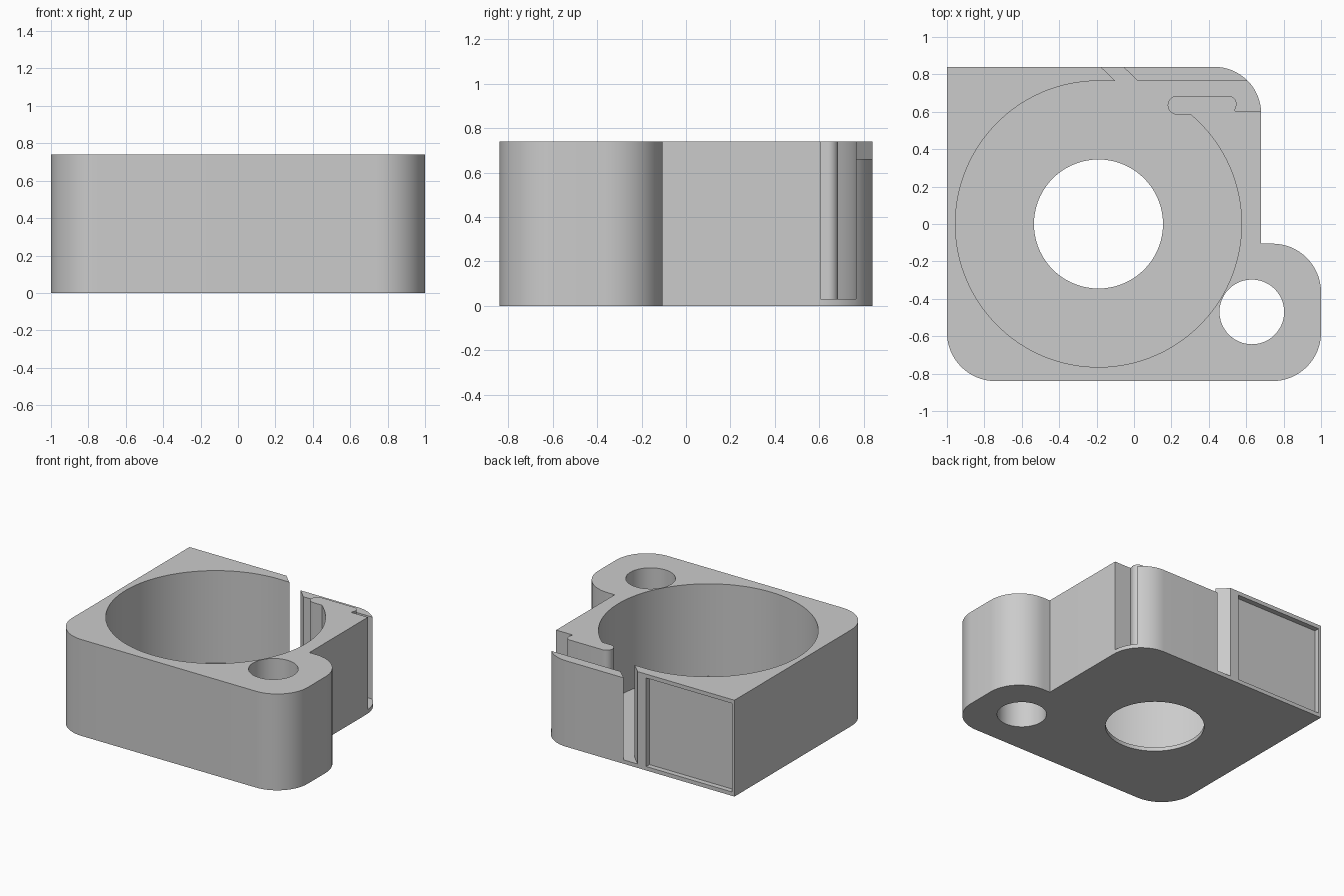
import bpy, bmesh
from math import cos, sin, radians

default = bpy.data.objects.get("Cube")
if default:
    bpy.data.objects.remove(default, do_unlink=True)

HEIGHT, FLOOR, FLAP_TOP = 0.74, 0.03, 0.66
CENTRE, RADIUS = (-0.19, 0.0), 0.765

grey = bpy.data.materials.new("plain_grey")
grey.use_nodes = True
colour = (0.6, 0.6, 0.6, 1)
grey.diffuse_color = colour
grey.node_tree.nodes["Principled BSDF"].inputs["Base Color"].default_value = colour


def arc(cx, cy, r, start, end, steps=16):
    """Points along an arc, angles in degrees."""
    angles = [radians(start + (end - start) * i / steps) for i in range(steps + 1)]
    return [(cx + r * cos(a), cy + r * sin(a)) for a in angles]


def circle(cx, cy, r, steps):
    return arc(cx, cy, r, 0, 360, steps)[:-1]


def prism(name, outline, z0, z1):
    """Extrude a flat outline from z0 to z1."""
    bm = bmesh.new()
    base = bm.faces.new([bm.verts.new((x, y, z0)) for x, y in outline])
    top = bmesh.ops.extrude_face_region(bm, geom=[base])["geom"]
    verts = [v for v in top if isinstance(v, bmesh.types.BMVert)]
    bmesh.ops.translate(bm, verts=verts, vec=(0, 0, z1 - z0))
    bmesh.ops.recalc_face_normals(bm, faces=bm.faces)
    mesh = bpy.data.meshes.new(name)
    bm.to_mesh(mesh)
    bm.free()
    mesh.materials.append(grey)
    obj = bpy.data.objects.new(name, mesh)
    bpy.context.collection.objects.link(obj)
    return obj


def cut(target, cutter):
    """Subtract a cutter and remove it."""
    mod = target.modifiers.new("cut", 'BOOLEAN')
    mod.operation, mod.solver, mod.object = 'DIFFERENCE', 'EXACT', cutter
    bpy.context.view_layer.objects.active = target
    bpy.ops.object.modifier_apply(modifier=mod.name)
    bpy.data.objects.remove(cutter, do_unlink=True)


# Housing block with rounded corners and a side lobe
outline = [(-1, 0.84)]
outline += arc(-0.74, -0.58, 0.26, 180, 270)
outline += arc(0.74, -0.58, 0.26, 270, 360)
outline += arc(0.74, -0.365, 0.26, 0, 90)
outline += [(0.68, -0.105)]
outline += arc(0.43, 0.59, 0.25, 0, 90)
housing = prism("housing", outline, 0, HEIGHT)

# Round pocket with a diagonal slit and an exit channel around a hooked tongue
pocket = arc(*CENTRE, RADIUS, 49.8, -270, 110)
pocket += [(-0.10, 0.765), (-0.26, 0.92), (-0.14, 0.92), (0.02, 0.765)]
pocket += [(0.9, 0.765), (0.9, 0.605), (0.54, 0.605)]
pocket += arc(0.505, 0.642, 0.043, -30, 90, 12)
pocket += arc(0.23, 0.635, 0.05, 90, 270, 16)
cut(housing, prism("pocket_cutter", pocket, FLOOR, 1))

# Lowered top of the thin rear flap
flap = [(-0.18, 0.92), (-0.02, 0.755), (0.9, 0.755), (0.9, 0.92)]
cut(housing, prism("flap_cutter", flap, FLAP_TOP, 1))

# Floor opening and lobe bore
cut(housing, prism("floor_hole_cutter", circle(*CENTRE, 0.345, 72), -0.1, 0.2))
cut(housing, prism("lobe_hole_cutter", circle(0.63, -0.47, 0.173, 48), -0.1, 1))

# Shallow label recess on the rear face
recess = [(-0.98, 0.80), (-0.25, 0.80), (-0.25, 0.9), (-0.98, 0.9)]
cut(housing, prism("recess_cutter", recess, 0.03, 0.71))

# Smooth curved walls, crisp edges
bpy.ops.object.select_all(action='DESELECT')
housing.select_set(True)
bpy.context.view_layer.objects.active = housing
bpy.ops.object.shade_smooth_by_angle(angle=radians(25))
